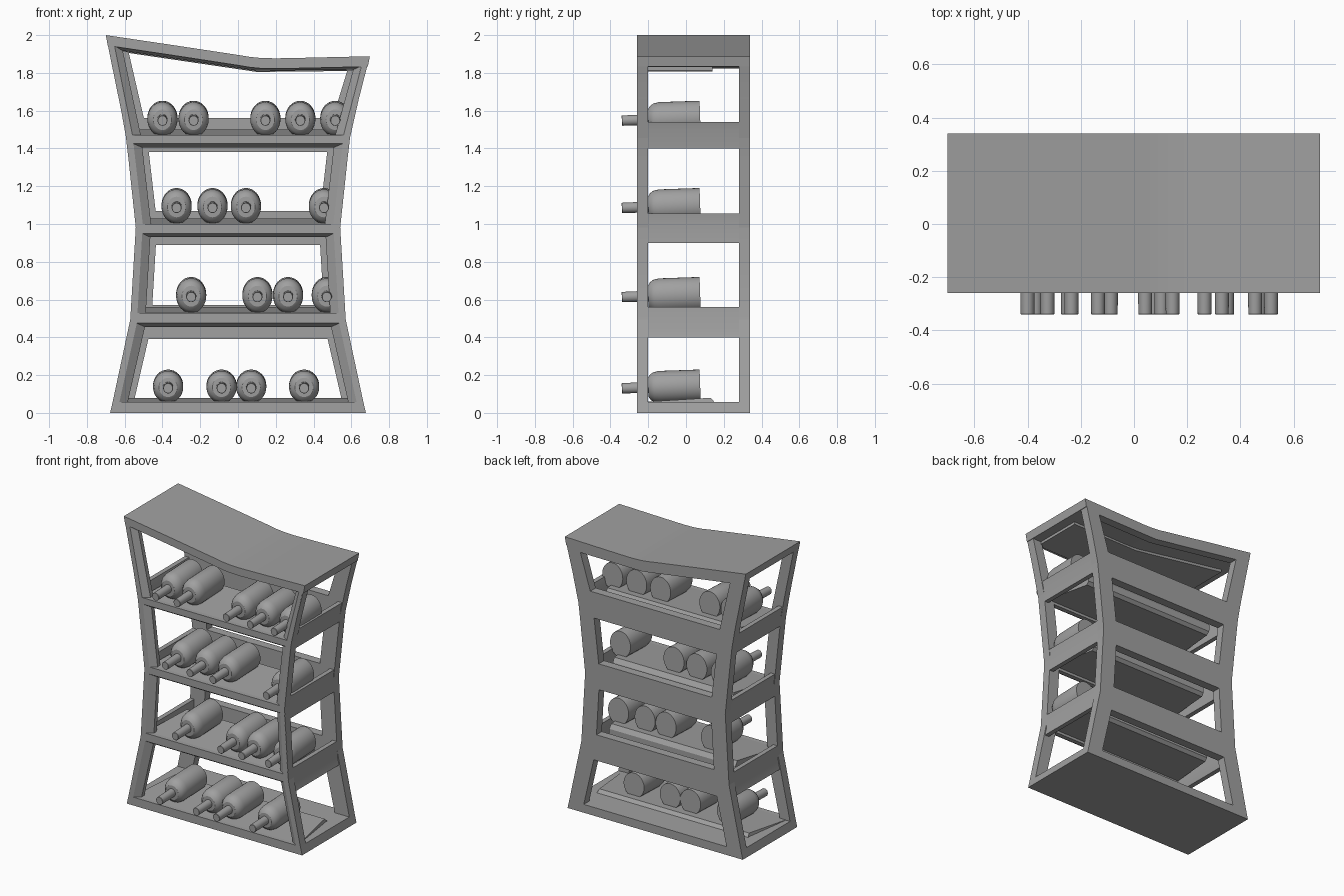
import bpy, bmesh, math
from mathutils import Matrix

if "Cube" in bpy.data.objects:
    bpy.data.objects.remove(bpy.data.objects["Cube"])

Y0, Y1, T = -0.26, 0.34, 0.06           # front, back, frame depth
SIDE = [(0, .677), (.45, .573), (1.0, .54), (1.5, .598), (2.0, .70)]
ROOF = [(-.70, 2.0), (-.35, 1.948), (0, 1.895), (.06, 1.885), (.12, 1.879),
        (.2, 1.877), (.35, 1.88), (.698, 1.888)]

# Dark grey finish shared by all parts
GREY = bpy.data.materials.new("dark_grey")
GREY.diffuse_color = (.355, .355, .355, 1)
GREY.use_nodes = True
GREY.node_tree.nodes["Principled BSDF"].inputs["Base Color"].default_value = GREY.diffuse_color


def half(z, right=False):
    """Half width of the waisted outline at height z."""
    pts = SIDE[:-1] + [(1.89, .698)] if right else SIDE
    for (a, xa), (b, xb) in zip(pts, pts[1:]):
        if z <= b + 1e-6:
            return xa + (xb - xa) * (z - a) / (b - a)
    return pts[-1][1]


def loft(name, rings, closed=False, matrix=Matrix()):
    """Skin equal-length rings of 3D points; cap the ends or close the loop."""
    bm = bmesh.new()
    vs = [[bm.verts.new(p) for p in r] for r in rings]
    n = len(rings[0])
    pairs = list(zip(vs, vs[1:])) + ([(vs[-1], vs[0])] if closed else [])
    for a, b in pairs:
        for i in range(n):
            j = (i + 1) % n
            bm.faces.new((a[i], a[j], b[j], b[i]))
    if not closed:
        bm.faces.new(vs[0])
        bm.faces.new(vs[-1][::-1])
    bmesh.ops.recalc_face_normals(bm, faces=bm.faces)
    me = bpy.data.meshes.new(name)
    bm.to_mesh(me)
    bm.free()
    me.transform(matrix)
    me.materials.append(GREY)
    ob = bpy.data.objects.new(name, me)
    bpy.context.collection.objects.link(ob)
    bpy.ops.object.select_all(action='DESELECT')
    ob.select_set(True)
    bpy.context.view_layer.objects.active = ob
    bpy.ops.object.shade_smooth_by_angle(angle=math.radians(30))
    return ob


def at(pts, y):
    return [(x, y, z) for x, z in pts]


def quad(z0, z1, off):
    """Outline slice between two heights, inset by off at the sides."""
    return [(-half(z0) + off, z0), (half(z0, 1) - off, z0),
            (half(z1, 1) - off, z1), (-half(z1) + off, z1)]


# Roof and base
under = [(x * .985, z - .055) for x, z in ROOF]
loft("roof", [at(ROOF + under[::-1], y) for y in (Y0, Y1)])
loft("base", [at(quad(0, .058, 0), y) for y in (Y0, Y1)])

# Side walls: front and back posts with bands between them
W = .032
for s, name in ((-1, "left"), (1, "right")):
    top = 1.995 if s < 0 else 1.885

    def strip(part, z0, z1, ya, yb):
        zs = [z0] + [z for z in (.45, 1.0, 1.5) if z0 < z < z1] + [z1]
        outer = [(s * half(z, s > 0), z) for z in zs]
        inner = [(x - s * W, z) for x, z in outer]
        loft(f"{name}_{part}", [at(outer + inner[::-1], y) for y in (ya, yb)])

    strip("front_post", 0, top, Y0 + .001, Y0 + T)
    strip("back_post", 0, top, Y1 - T, Y1)
    for z0, z1 in ((.40, .56), (.90, 1.055), (1.40, 1.54), (top - .045, top)):
        strip("band", z0, z1, Y0 + T, Y1 - T)


def top_cell(z0, off, drop):
    """Pentagon following the bent roof."""
    return [(-half(z0) + off, z0), (half(z0, 1) - off, z0),
            (.69 - off, 1.885 - drop), (.10, 1.88 - drop), (-.69 + off, 1.997 - drop - off * .15)]


def front_frame(out, opening, inner):
    """Rim with a steep bevel running into the opening."""
    loft("front_frame", [at(out, Y0), at(opening, Y0), at(inner, Y0 + .03),
                         at(inner, Y0 + T), at(out, Y0 + T)], True)


def back_frame(out, hole):
    loft("back_frame", [at(out, Y1), at(hole, Y1), at(hole, Y1 - T), at(out, Y1 - T)], True)


# Front and back frames, one cell per compartment
BOUNDS = [0, .50, .975, 1.447]
FRONT = [(.058, .475), (.53, .95), (1.0, 1.425)]
BACK = [(.058, .39), (.57, .89), (1.07, 1.38)]
for i in range(3):
    out = quad(BOUNDS[i], BOUNDS[i + 1], .001)
    z0, z1 = FRONT[i]
    front_frame(out, quad(z0, z1, .036), quad(z0, z1 - .02, .08))
    back_frame(out, quad(*BACK[i], .112))
out = top_cell(1.447, .001, .004)
front_frame(out, top_cell(1.47, .036, .048), top_cell(1.47, .08, .068))
back_frame(out, top_cell(1.56, .112, .075))

# Shelves: wide at the front, narrowing and flaring in height to the rear
for lo, hi, up, dn in ((.01, .058, .022, 0), (.475, .53, .03, .02),
                       (.95, 1.0, .03, .02), (1.425, 1.47, .03, .02)):
    loft("shelf", [at(quad(lo, hi, .028), Y0 + .03),
                   at(quad(lo - dn, hi + up, .08), .13),
                   at(quad(lo, hi, .08), .15)])

# Ceiling panel under the roof
ceil = top_cell(1.6, .07, .05)[2:]
loft("ceiling", [at(ceil + [(x, z - .022) for x, z in ceil[::-1]], y) for y in (Y0 + T, .14)])

# Bottles lying on their sides, necks to the front
PROFILE = [(.075, .99), (.07, 1), (-.14, 1), (-.17, .93), (-.188, .8),
           (-.2, .6), (-.201, .34), (-.338, .32), (-.34, .3)]
ROWS = [(.142, .085, (-.37, -.087, .07, .35)),
        (.625, .092, (-.248, .103, .265, .47)),
        (1.097, .091, (-.325, -.135, .042, .455)),
        (1.559, .091, (-.40, -.235, .145, .33, .515))]
N = 32
for z, rz, xs in ROWS:
    for x in xs:
        rings = []
        for y, r in PROFILE:
            h = (.085 if r < .5 else rz) * r
            rings.append([(.08 * r * math.cos(a), y, h * math.sin(a))
                          for a in (2 * math.pi * k / N for k in range(N))])
        loft("bottle", rings, matrix=Matrix.Translation((x, 0, z)) @ Matrix.Rotation(math.radians(2), 4, 'X'))
